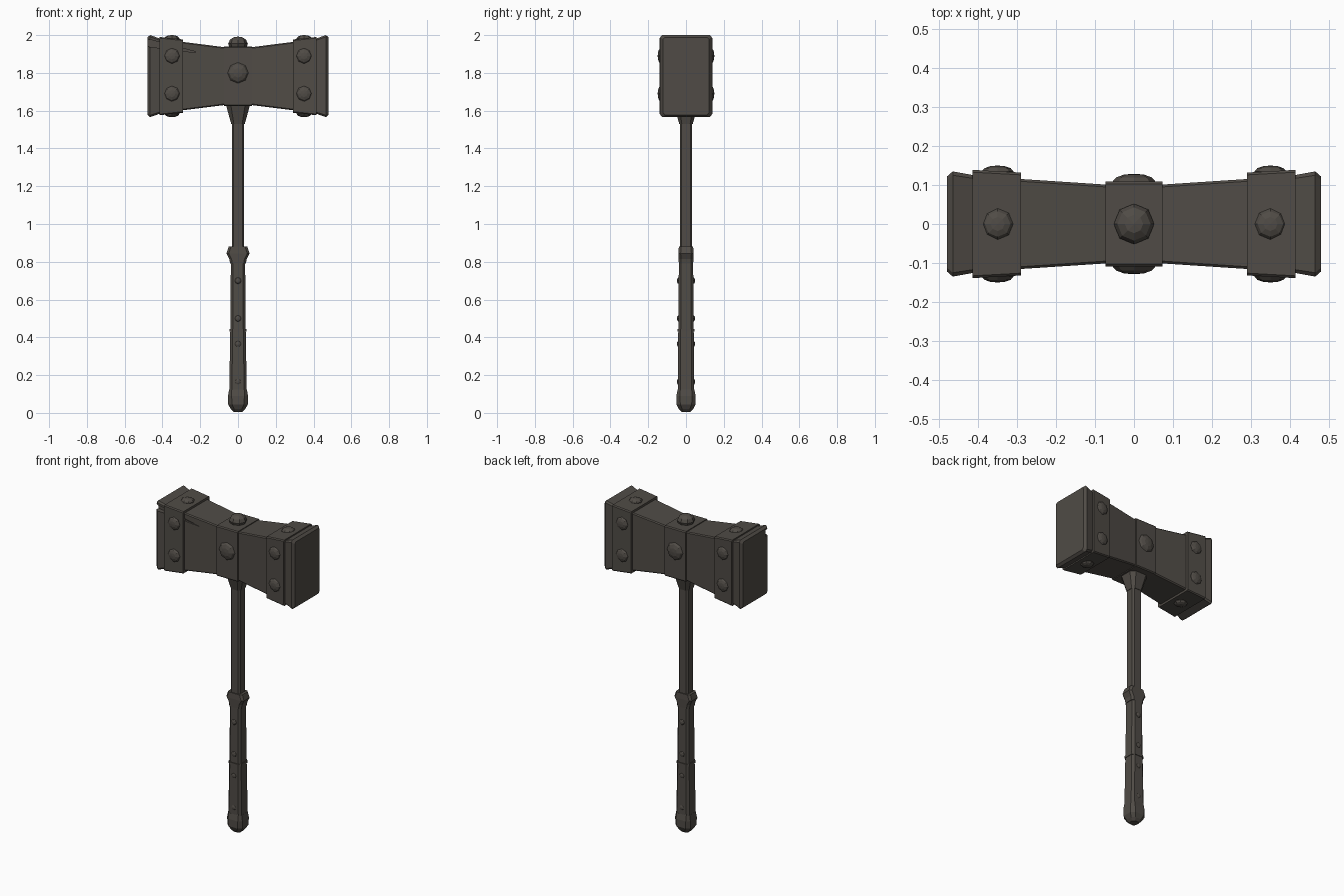
import bpy, bmesh, math
from mathutils import Vector, Matrix

if "Cube" in bpy.data.objects:
    bpy.data.objects.remove(bpy.data.objects["Cube"])

iron = bpy.data.materials.new("dark_iron")
iron.diffuse_color = (0.08, 0.071, 0.061, 1)
iron.use_nodes = True
iron.node_tree.nodes["Principled BSDF"].inputs["Base Color"].default_value = iron.diffuse_color
ZC = 1.783  # height of the head's axis


def finish(bm, name):
    bmesh.ops.recalc_face_normals(bm, faces=bm.faces)
    me = bpy.data.meshes.new(name)
    bm.to_mesh(me)
    bm.free()
    me.materials.append(iron)
    ob = bpy.data.objects.new(name, me)
    bpy.context.collection.objects.link(ob)
    return ob


def loft(name, sections, place):
    """Skin chamfered rectangles (pos, half_u, half_v, chamfer)."""
    bm = bmesh.new()
    rings = []
    for t, u, v, c in sections:
        pts = [(u, v - c), (u - c, v), (c - u, v), (-u, v - c),
               (-u, c - v), (c - u, -v), (u - c, -v), (u, c - v)]
        rings.append([bm.verts.new(place(t, a, b)) for a, b in pts])
    for r0, r1 in zip(rings, rings[1:]):
        for i in range(8):
            j = (i + 1) % 8
            bm.faces.new((r0[i], r0[j], r1[j], r1[i]))
    bm.faces.new(rings[0])
    bm.faces.new(rings[-1])
    return finish(bm, name)


def along_x(t, u, v):
    return (t, u, ZC + v)


def along_z(t, u, v):
    return (u, v, t)


def rivet(name, loc, normal, r, h):
    """Low eight-sided dome pointing along normal."""
    rot = Vector((0, 0, 1)).rotation_difference(Vector(normal)).to_matrix().to_4x4()
    m = Matrix.Translation(loc) @ rot
    bm = bmesh.new()
    rings = []
    for f, z in ((0.9, -0.015), (1, 0), (0.82, h * 0.55), (0.45, h * 0.9)):
        rings.append([bm.verts.new(m @ Vector((r * f * math.cos(k * math.pi / 4),
                                               r * f * math.sin(k * math.pi / 4), z)))
                      for k in range(8)])
    tip = bm.verts.new(m @ Vector((0, 0, h)))
    for a, b in zip(rings, rings[1:]):
        for i in range(8):
            j = (i + 1) % 8
            bm.faces.new((a[i], a[j], b[j], b[i]))
    for i in range(8):
        bm.faces.new((rings[-1][i], rings[-1][(i + 1) % 8], tip))
    bm.faces.new(rings[0])
    return finish(bm, name)


# Hammer head: waisted body and centre band
body = loft("head_body", [(-0.42, 0.124, 0.197, 0.006), (-0.07, 0.101, 0.153, 0.006),
                          (0.07, 0.101, 0.153, 0.006), (0.42, 0.124, 0.197, 0.006)], along_x)
loft("centre_band", [(-0.073, 0.109, 0.158, 0.006), (0.073, 0.109, 0.158, 0.006)], along_x)
caps = {}
for s, side in ((-1, "left"), (1, "right")):
    # Striking face and riveted band at each end
    caps[side] = loft(side + "_striking_face",
                      [(s * 0.40, 0.123, 0.194, 0.008), (s * 0.465, 0.135, 0.217, 0.01),
                       (s * 0.48, 0.122, 0.205, 0.01)], along_x)
    loft(side + "_band", [(s * 0.29, 0.132, 0.194, 0.006),
                          (s * 0.415, 0.139, 0.207, 0.006)], along_x)
    for d in (-1, 1):
        for z in (1.69, 1.89):
            rivet(side + "_band_rivet", (s * 0.35, d * 0.135, z), (0, d, 0), 0.041, 0.015)
        rivet(side + "_band_edge_rivet", (s * 0.35, 0, ZC + d * 0.2), (0, 0, d), 0.04, 0.017)

# Large centre rivets
for d in (-1, 1):
    rivet("centre_rivet", (0, d * 0.108, 1.8), (0, d, 0), 0.056, 0.021)
rivet("top_rivet", (0, 0, 1.955), (0, 0, 1), 0.052, 0.037)

# Crack cut into the front left of the head
bm = bmesh.new()
tri = [(-0.5, 1.985), (-0.5, 1.942), (-0.19, 1.903)]
near, far = [[bm.verts.new((x, y, z)) for x, z in tri] for y in (-0.3, -0.103)]
bm.faces.new(near)
bm.faces.new(far)
for i in range(3):
    j = (i + 1) % 3
    bm.faces.new((near[i], near[j], far[j], far[i]))
cutter = finish(bm, "crack_cutter")
cutter.hide_render = True
cutter.hide_viewport = True
for ob in (body, caps["left"]):
    mod = ob.modifiers.new("crack", "BOOLEAN")
    mod.operation = "DIFFERENCE"
    mod.object = cutter
    mod.solver = "EXACT"

# Handle: shaft, socket, guard, grip wraps, pommel
loft("shaft", [(0.8, 0.033, 0.033, 0.01), (1.6, 0.033, 0.033, 0.01)], along_z)
loft("socket", [(1.53, 0.036, 0.036, 0.014), (1.625, 0.062, 0.062, 0.025),
                (1.65, 0.062, 0.062, 0.025)], along_z)
loft("grip_guard", [(0.79, 0.042, 0.038, 0.012), (0.815, 0.046, 0.039, 0.012),
                    (0.845, 0.061, 0.04, 0.012), (0.88, 0.049, 0.038, 0.012)], along_z)
loft("upper_grip", [(0.43, 0.04, 0.04, 0.013), (0.80, 0.038, 0.038, 0.012)], along_z)
loft("grip_seam", [(0.43, 0.044, 0.044, 0.014), (0.445, 0.044, 0.044, 0.014)], along_z)
loft("lower_grip", [(0.08, 0.047, 0.044, 0.014), (0.43, 0.041, 0.041, 0.013)], along_z)
loft("pommel", [(0.005, 0.024, 0.024, 0.012), (0.02, 0.038, 0.038, 0.018),
                (0.045, 0.052, 0.051, 0.021), (0.09, 0.053, 0.051, 0.019),
                (0.125, 0.047, 0.044, 0.014)], along_z)
for d in (-1, 1):
    for z in (0.165, 0.365, 0.5, 0.7):
        rivet("grip_rivet", (0, d * 0.039, z), (0, d, 0), 0.017, 0.009)
